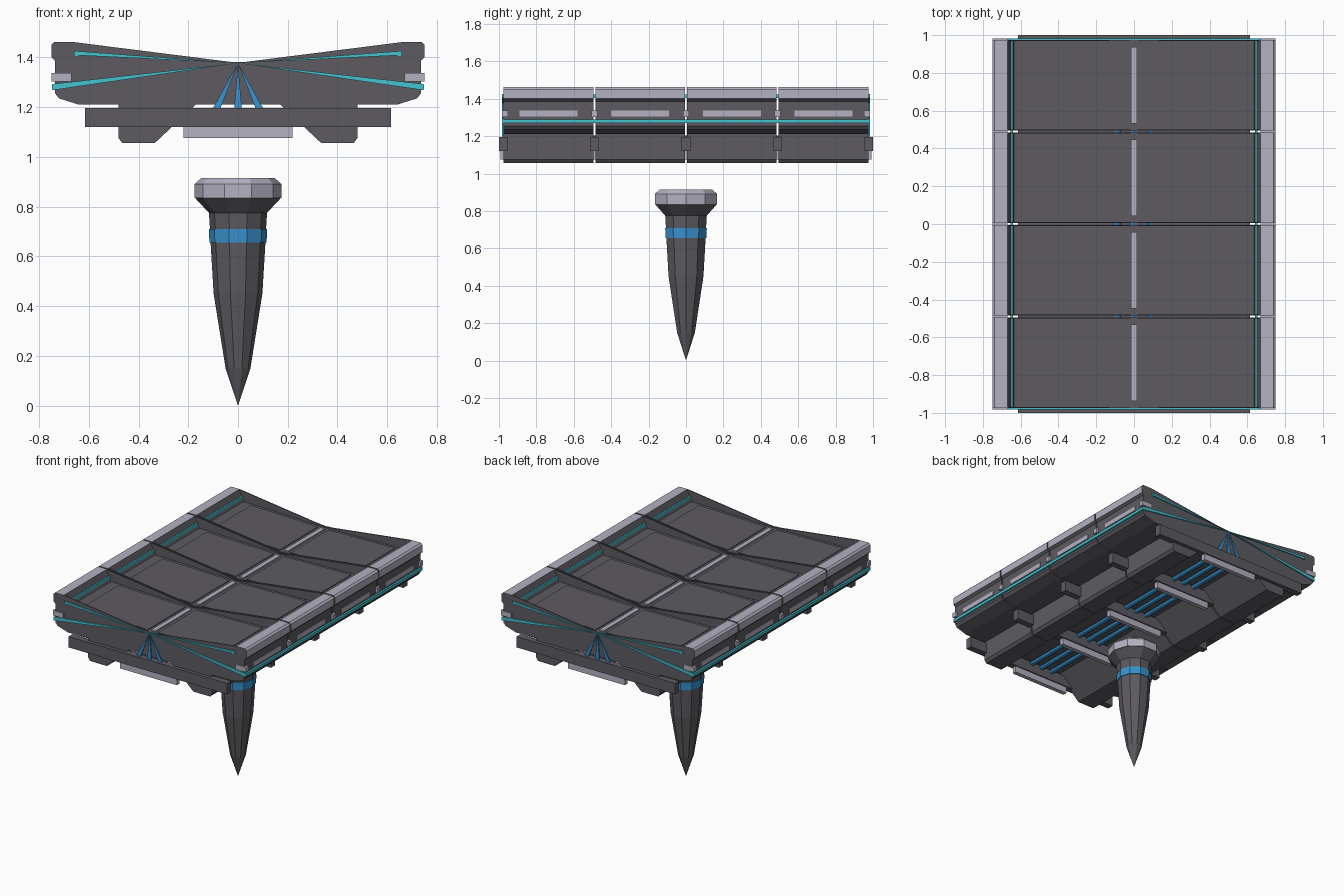
import bpy, bmesh, math
from mathutils import Vector

cube = bpy.data.objects.get("Cube")
if cube:
    bpy.data.objects.remove(cube)


def material(name, rgb):
    m = bpy.data.materials.new(name)
    m.use_nodes = True
    m.diffuse_color = (*rgb, 1)
    m.node_tree.nodes["Principled BSDF"].inputs["Base Color"].default_value = (*rgb, 1)
    return m


DARK = material("dark grey", (0.11, 0.105, 0.12))
LIGHT = material("pale lavender", (0.46, 0.44, 0.54))
TEAL = material("teal", (0.06, 0.54, 0.62))
BLUE = material("blue", (0.04, 0.29, 0.62))


def finish(name, bm, *mats):
    bmesh.ops.recalc_face_normals(bm, faces=bm.faces)
    me = bpy.data.meshes.new(name)
    bm.to_mesh(me)
    bm.free()
    for m in mats:
        me.materials.append(m)
    ob = bpy.data.objects.new(name, me)
    bpy.context.collection.objects.link(ob)
    return ob


def extrude(name, profile, y0, y1, *mats, rule=None):
    """Sweep an x-z outline along y."""
    bm = bmesh.new()
    face = bm.faces.new([bm.verts.new((x, y0, z)) for x, z in profile])
    out = bmesh.ops.extrude_face_region(bm, geom=[face])["geom"]
    verts = [v for v in out if isinstance(v, bmesh.types.BMVert)]
    bmesh.ops.translate(bm, verts=verts, vec=(0, y1 - y0, 0))
    if rule:
        for f in bm.faces:
            f.material_index = rule(f.calc_center_median())
    return finish(name, bm, *mats)


def box(name, x, y, z, mat):
    return extrude(name, [(x[0], z[0]), (x[1], z[0]), (x[1], z[1]), (x[0], z[1])], *y, mat)


def mirrored(half):
    """Close a half outline that starts and may end on the centre line."""
    return half + [(-x, z) for x, z in reversed(half) if x > 0]


def flip(profile, s):
    return [(s * x, z) for x, z in profile]


# Half outlines: outer side with hanging keel, then two different tops
side = [(0.738, 1.462), (0.75, 1.45), (0.75, 1.4), (0.735, 1.385), (0.735, 1.255),
        (0.72, 1.235), (0.64, 1.21), (0.48, 1.21), (0.48, 1.075), (0.465, 1.055),
        (0.335, 1.055), (0.17, 1.21)]
body = mirrored([(0, 1.372), (0.6, 1.386), (0.635, 1.386), (0.67, 1.462)] + side)
plate = mirrored([(0, 1.378), (0.665, 1.462)] + side)
END, GAP = 0.98, 0.005
PITCH = 0.49
SKIN = 0.006


def is_rail(c):
    return int(abs(c.x) > 0.66 and c.z > 1.4)


# Four deck sections
for i in range(4):
    mid = (i - 1.5) * PITCH
    a, b = mid - PITCH / 2 + GAP, mid + PITCH / 2 - GAP
    extrude(f"deck_section_{i}", body, a + SKIN, b - SKIN, DARK, LIGHT, rule=is_rail)
    extrude(f"front_end_plate_{i}", plate, a, a + SKIN, DARK, LIGHT, rule=is_rail)
    extrude(f"back_end_plate_{i}", plate, b - SKIN, b, DARK, LIGHT, rule=is_rail)
    box(f"centre_strip_{i}", (-0.016, 0.016), (mid - 0.203, mid + 0.203), (1.365, 1.381), LIGHT)
    for s, tag in ((1, "left"), (-1, "right")):
        panel = [(0.04, 1.37), (0.56, 1.382), (0.56, 1.39), (0.04, 1.378)]
        extrude(f"{tag}_deck_panel_{i}", flip(panel, s), mid - 0.21, mid + 0.21, DARK)
        box(f"{tag}_side_light_{i}", (s * 0.73, s * 0.739), (mid - 0.155, mid + 0.155),
            (1.305, 1.336), LIGHT)

# Cross beams, brackets and side clips at each joint
for i in range(5):
    y = (i - 2) * PITCH
    yb = max(-0.977, min(0.977, y))
    box(f"cross_beam_{i}", (-0.615, 0.615), (yb - 0.023, yb + 0.023), (1.12, 1.196), DARK)
    box(f"pipe_bracket_{i}", (-0.22, 0.22), (yb - 0.015, yb + 0.015), (1.075, 1.125), LIGHT)
    yc = max(-0.967, min(0.967, y))
    for s, tag in ((1, "left"), (-1, "right")):
        box(f"{tag}_side_clip_{i}", (s * 0.67, s * 0.75), (yc - 0.016, yc + 0.016),
            (1.303, 1.338), LIGHT)

# Long glowing strips on the rails and flanks
for s, tag in ((1, "left"), (-1, "right")):
    box(f"{tag}_inner_strip", (s * 0.641, s * 0.655), (-END, END), (1.405, 1.422), TEAL)
    box(f"{tag}_flank_strip", (s * 0.725, s * 0.747), (-END, END), (1.27, 1.29), TEAL)

# Rays on both end faces
rays = [("upper_ray", [(0, 1.377), (0.66, 1.409), (0.66, 1.426)], TEAL),
        ("lower_ray", [(0, 1.377), (0.745, 1.268), (0.745, 1.293)], TEAL),
        ("pipe_ray", [(0, 1.377), (0.07, 1.197), (0.1, 1.197)], BLUE)]
for e, end in ((-1, "front"), (1, "back")):
    y0, y1 = sorted((e * (END - 0.006), e * (END + 0.003)))
    for name, tri, mat in rays:
        for s, tag in ((1, "left"), (-1, "right")):
            extrude(f"{end}_{tag}_{name}", flip(tri, s), y0, y1, mat)
    extrude(f"{end}_middle_ray", [(0, 1.377), (0.015, 1.197), (-0.015, 1.197)], y0, y1, BLUE)

# Pipes under the deck
for i, x in enumerate((-0.085, 0, 0.085)):
    ring = [(x + 0.017 * math.cos(k * math.pi / 4), 1.185 + 0.017 * math.sin(k * math.pi / 4))
            for k in range(8)]
    extrude(f"pipe_{i}", ring, -0.97, 0.97, BLUE)


def lathe(name, profile, mat, sides=10):
    bm = bmesh.new()
    pts = [bm.verts.new((r, 0, z)) for r, z in profile]
    edges = [bm.edges.new(p) for p in zip(pts, pts[1:])]
    bmesh.ops.spin(bm, geom=pts + edges, cent=(0, 0, 0), axis=(0, 0, 1),
                   angle=math.tau, steps=sides, use_merge=False)
    bmesh.ops.remove_doubles(bm, verts=bm.verts, dist=0.0005)
    return finish(name, bm, mat)


# Floating spike below the deck
lathe("spike_shaft", [(0, 0), (0.05, 0.15), (0.098, 0.45), (0.11, 0.65), (0.113, 0.715),
                      (0.117, 0.775), (0.172, 0.834), (0, 0.834)], DARK)
lathe("spike_band", [(0.107, 0.655), (0.115, 0.655), (0.117, 0.709), (0.11, 0.709)], BLUE)
lathe("spike_head", [(0, 0.83), (0.175, 0.834), (0.175, 0.89), (0.148, 0.915), (0, 0.915)], LIGHT)
